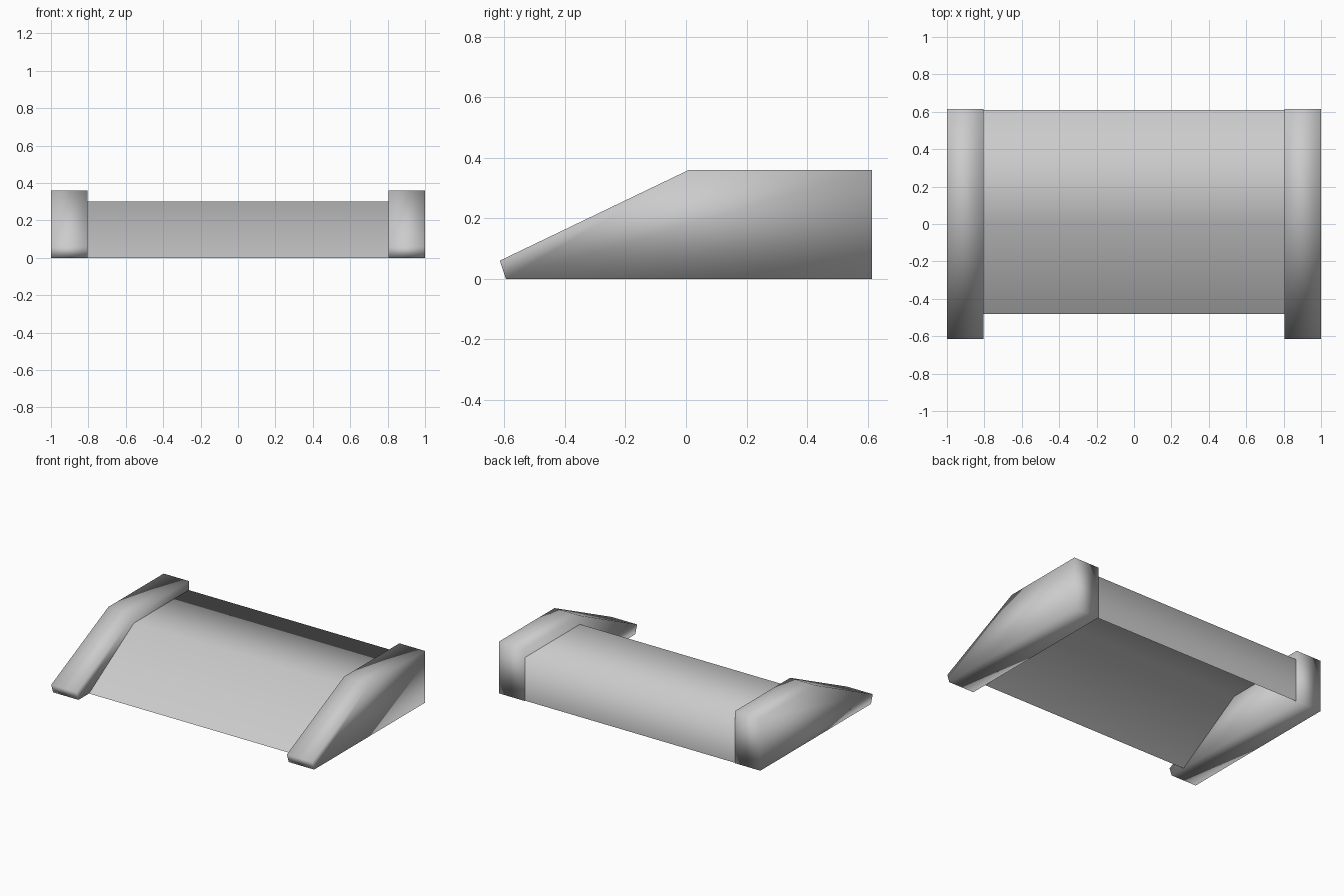
import bpy

old = bpy.data.objects.get("Cube")
if old:
    bpy.data.objects.remove(old, do_unlink=True)

# Single plain grey finish
grey = bpy.data.materials.new("plain_grey")
grey.use_nodes = True
color = (0.6, 0.6, 0.6, 1)
grey.diffuse_color = color
grey.node_tree.nodes["Principled BSDF"].inputs["Base Color"].default_value = color


def extrude_profile(name, profile, x0, x1, closed):
    """Sweep a (y, z) profile along x; closed profiles become capped solids."""
    n = len(profile)
    verts = [(x, y, z) for x in (x0, x1) for y, z in profile]
    spans = n if closed else n - 1
    faces = [(i, i + n, (i + 1) % n + n, (i + 1) % n) for i in range(spans)]
    if closed:
        faces += [tuple(range(n)), tuple(reversed(range(n, 2 * n)))]
    mesh = bpy.data.meshes.new(name)
    mesh.from_pydata(verts, [], faces)
    mesh.flip_normals()
    mesh.materials.append(grey)
    mesh.shade_smooth()
    obj = bpy.data.objects.new(name, mesh)
    bpy.context.scene.collection.objects.link(obj)
    return obj


# Ramp sheet: slope, flat top and back wall, open underneath
ramp = [(-0.48, 0), (0.01, 0.3), (0.61, 0.3), (0.61, 0)]
extrude_profile("ramp_sheet", ramp[::-1], -0.805, 0.805, False)

# Solid side walls, taller than the ramp
wall = [(-0.595, 0), (0.615, 0), (0.615, 0.36), (0.01, 0.36), (-0.615, 0.06)]
for name, x0, x1 in (("right_wall", -1, -0.805), ("left_wall", 0.805, 1)):
    extrude_profile(name, wall, x0, x1, True)
